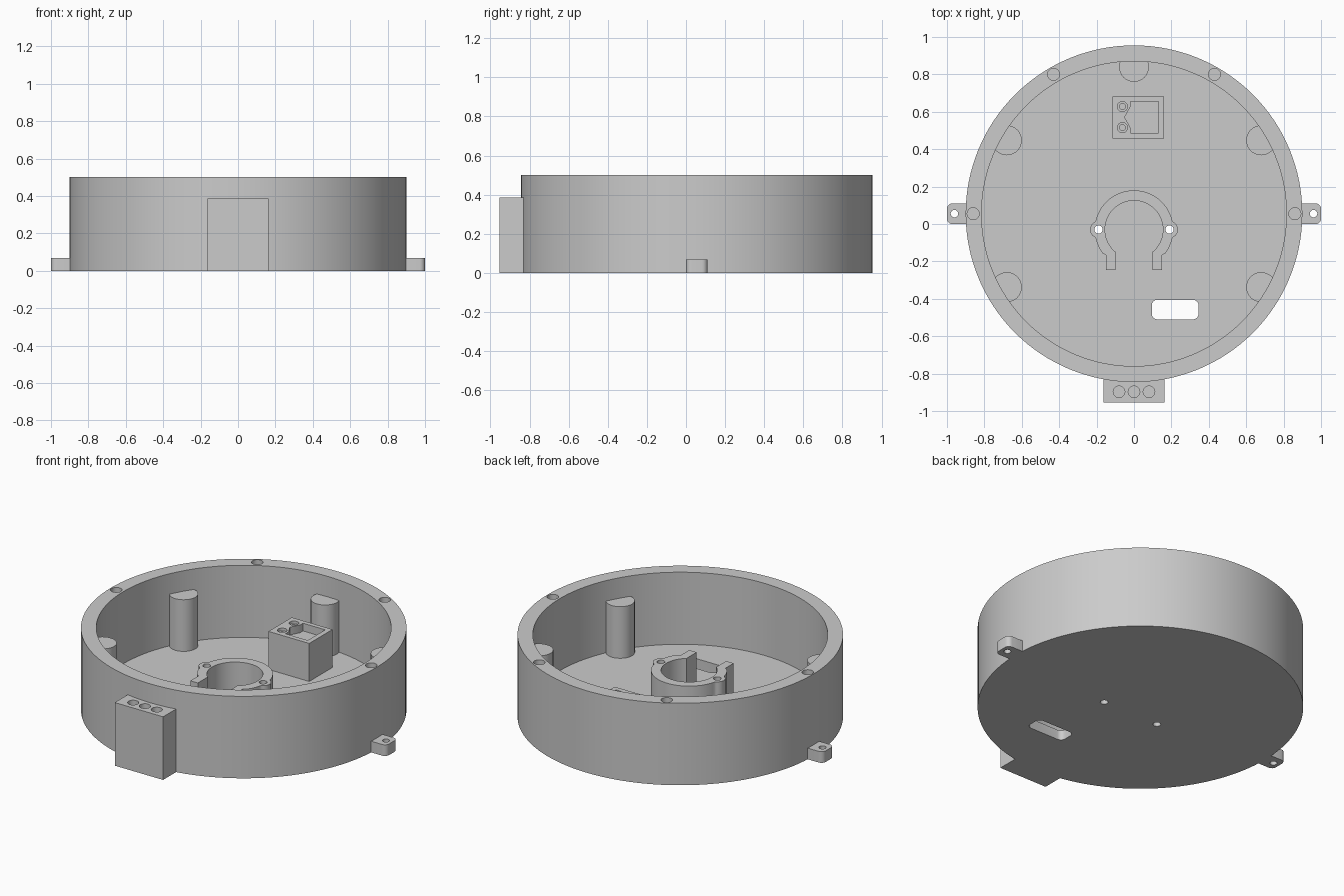
import bpy, bmesh
from math import cos, sin, radians

if "Cube" in bpy.data.objects:
    bpy.data.objects.remove(bpy.data.objects["Cube"])

grey = bpy.data.materials.new("plain grey")
grey.use_nodes = True
grey.diffuse_color = (0.6, 0.6, 0.6, 1)
grey.node_tree.nodes["Principled BSDF"].inputs["Base Color"].default_value = (0.6, 0.6, 0.6, 1)

CY = 0.055            # centre of the round housing in y
FLOOR = 0.06          # floor thickness
RIM = 0.5             # top of the wall


def arc(x, y, r, a, b, n):
    """Points along an arc, angles in degrees."""
    angles = [radians(a + (b - a) * i / n) for i in range(n + 1)]
    return [(x + r * cos(t), y + r * sin(t)) for t in angles]


def circle(x, y, r, n=32):
    return arc(x, y, r, 0, 360, n)[:-1]


def rect(x0, x1, y0, y1):
    return [(x0, y0), (x1, y0), (x1, y1), (x0, y1)]


def round_rect(x0, x1, y0, y1, r):
    return (arc(x1 - r, y0 + r, r, -90, 0, 6) + arc(x1 - r, y1 - r, r, 0, 90, 6)
            + arc(x0 + r, y1 - r, r, 90, 180, 6) + arc(x0 + r, y0 + r, r, 180, 270, 6))


def prism(name, outline, z0, z1):
    """Extrude a counter-clockwise outline from z0 to z1."""
    bm = bmesh.new()
    face = bm.faces.new([bm.verts.new((x, y, z0)) for x, y in outline])
    top = bmesh.ops.extrude_face_region(bm, geom=[face], use_keep_orig=True)["geom"]
    bmesh.ops.translate(bm, vec=(0, 0, z1 - z0),
                        verts=[v for v in top if isinstance(v, bmesh.types.BMVert)])
    bmesh.ops.recalc_face_normals(bm, faces=bm.faces)
    mesh = bpy.data.meshes.new(name)
    bm.to_mesh(mesh)
    bm.free()
    mesh.materials.append(grey)
    obj = bpy.data.objects.new(name, mesh)
    bpy.context.collection.objects.link(obj)
    return obj


def cut(obj, cuts):
    """Subtract prisms, each given as (outline, z0, z1)."""
    for outline, z0, z1 in cuts:
        cutter = prism("cutter", outline, z0, z1)
        mod = obj.modifiers.new("cut", 'BOOLEAN')
        mod.operation, mod.solver, mod.object = 'DIFFERENCE', 'EXACT', cutter
        graph = bpy.context.evaluated_depsgraph_get()
        mesh = bpy.data.meshes.new_from_object(obj.evaluated_get(graph))
        obj.modifiers.clear()
        obj.data = mesh
        bpy.data.objects.remove(cutter)


parts = []

# Round cup with screw holes in the rim, shaft screw holes and a cable slot
housing = prism("housing", circle(0, CY, 0.9, 128), 0, RIM)
rim_holes = [(circle(0.86 * cos(radians(a)), CY + 0.86 * sin(radians(a)), 0.032), 0.3, 0.6)
             for a in (0, 60, 120, 180)]
mount_holes = [(circle(s * 0.19, -0.03, 0.022), -0.1, 0.4) for s in (-1, 1)]
slot = (round_rect(0.095, 0.345, -0.51, -0.405, 0.03), -0.1, 0.2)
cut(housing, [(circle(0, CY, 0.815, 128), FLOOR, 0.6)] + rim_holes + mount_holes + [slot])
parts.append(housing)

# Support posts against the inner wall
for i, a in enumerate((-30, 30, 90, 150, 210)):
    t = radians(a)
    parts.append(prism(f"support_post_{i + 1}",
                       circle(0.785 * cos(t), CY + 0.785 * sin(t), 0.08), FLOOR - 0.02, 0.375))

# Side lugs with rounded outer corners
for side, s in (("left", 1), ("right", -1)):
    x0, x1 = sorted((s * 0.85, s * 1.0))
    lug = prism(side + "_lug", round_rect(x0, x1, 0, 0.11, 0.028), 0, 0.068)
    cut(lug, [(circle(s * 0.96, CY, 0.02), -0.1, 0.2)])
    parts.append(lug)

# Front block with three blind holes
block = prism("front_block", rect(-0.163, 0.163, -0.955, -0.81), 0, 0.385)
cut(block, [(circle(x, -0.897, 0.031), 0.2, 0.5) for x in (-0.08, 0, 0.08)])
parts.append(block)

# Open motor collar with ears and two legs
outer = ([(0.15, -0.245), (0.15, -0.165)] + arc(0, -0.03, 0.21, -37, -13, 6)
         + arc(0.19, -0.03, 0.045, -65, 65, 12) + arc(0, -0.03, 0.21, 13, 90, 20))
inner = [(0.1, -0.245)] + arc(0, -0.03, 0.155, -50, 90, 32)


def flip(points):
    return [(-x, y) for x, y in points]


outline = outer + flip(outer[-2::-1]) + flip(inner) + inner[-2::-1]
collar = prism("motor_collar", outline, FLOOR, 0.25)
cut(collar, mount_holes)
parts.append(collar)

# Sensor pedestal with a notched pocket and two stepped screw holes
pedestal = prism("sensor_pedestal", rect(-0.115, 0.16, 0.458, 0.682), FLOOR, 0.292)
pocket = rect(-0.02, 0.13, 0.487, 0.655) + [(-0.02, 0.625), (-0.05, 0.571), (-0.02, 0.517)]
cuts = [(pocket, 0.245, 0.4)]
for y in (0.515, 0.628):
    cuts += [(circle(-0.062, y, 0.027, 24), 0.275, 0.4), (circle(-0.062, y, 0.016, 24), 0.15, 0.4)]
cut(pedestal, cuts)
parts.append(pedestal)

# Smooth the round walls and keep the edges sharp
bpy.ops.object.select_all(action='DESELECT')
for obj in parts:
    obj.select_set(True)
bpy.context.view_layer.objects.active = housing
bpy.ops.object.shade_smooth_by_angle(angle=radians(30))
